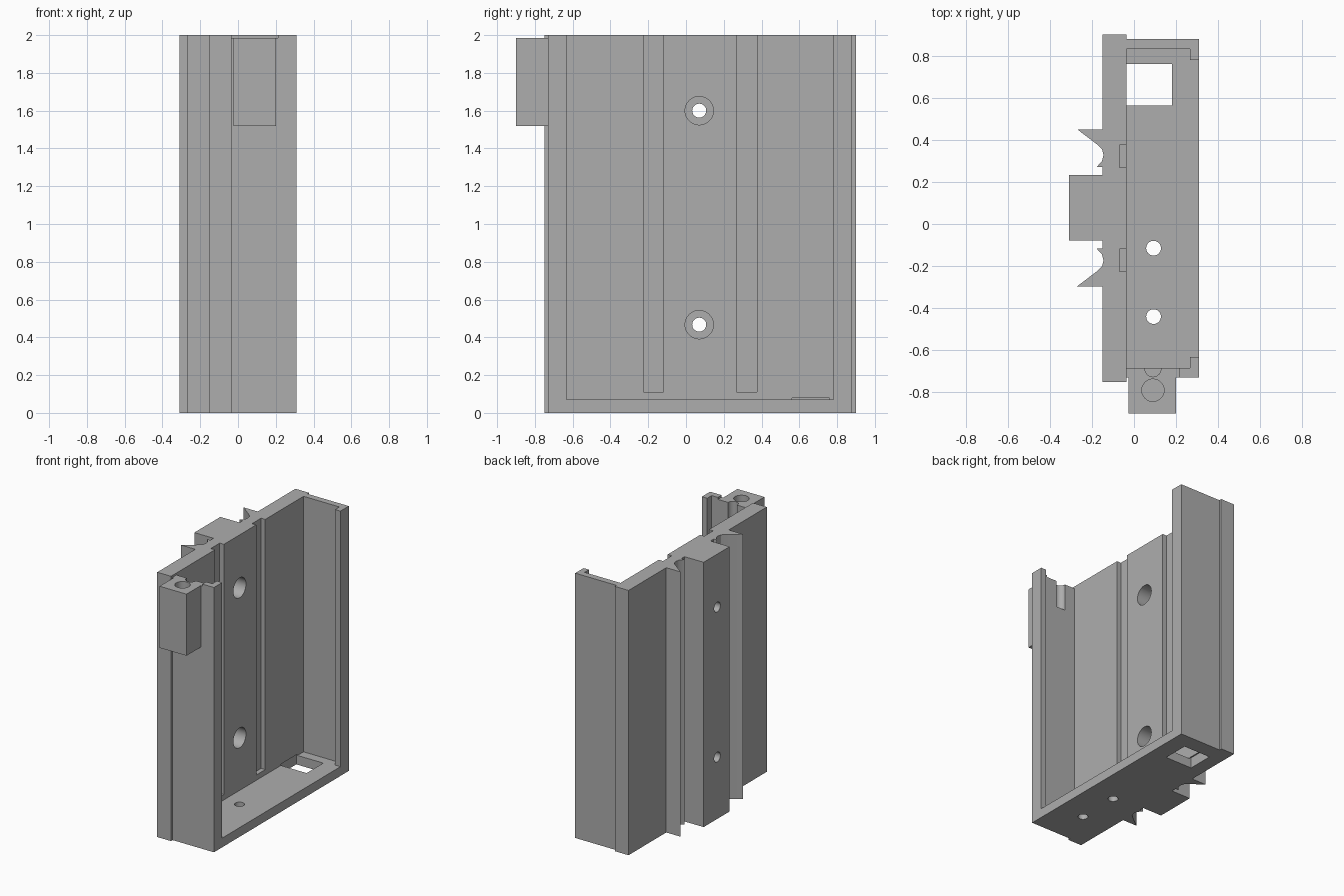
import bpy, bmesh
from mathutils import Matrix, Vector

cube = bpy.data.objects.get("Cube")
if cube:
    bpy.data.objects.remove(cube, do_unlink=True)

grey = bpy.data.materials.new("plain grey")
grey.use_nodes = True
colour = (0.42, 0.42, 0.42, 1)
grey.diffuse_color = colour
grey.node_tree.nodes["Principled BSDF"].inputs["Base Color"].default_value = colour

MID = 0.077   # the mounting rail is symmetric about this y
TOP = 2.0


def finish(name, bm):
    bmesh.ops.recalc_face_normals(bm, faces=bm.faces)
    mesh = bpy.data.meshes.new(name)
    bm.to_mesh(mesh)
    bm.free()
    mesh.materials.append(grey)
    obj = bpy.data.objects.new(name, mesh)
    bpy.context.collection.objects.link(obj)
    return obj


def extrude(name, outline, z0, z1):
    """Upright prism from a plan outline."""
    bm = bmesh.new()
    face = bm.faces.new([bm.verts.new((x, y, z0)) for x, y in outline])
    top = bmesh.ops.extrude_face_region(bm, geom=[face])["geom"]
    verts = [v for v in top if isinstance(v, bmesh.types.BMVert)]
    bmesh.ops.translate(bm, vec=(0, 0, z1 - z0), verts=verts)
    return finish(name, bm)


def box(name, x0, x1, y0, y1, z0, z1):
    return extrude(name, [(x0, y0), (x1, y0), (x1, y1), (x0, y1)], z0, z1)


def rod(name, radius, start, end):
    """Cylinder between two points."""
    a, b = Vector(start), Vector(end)
    turn = (b - a).to_track_quat("Z", "Y").to_matrix().to_4x4()
    bm = bmesh.new()
    bmesh.ops.create_cone(bm, cap_ends=True, segments=40, radius1=radius,
                          radius2=radius, depth=(b - a).length,
                          matrix=Matrix.Translation((a + b) / 2) @ turn)
    return finish(name, bm)


def combine(target, tool, operation):
    mod = target.modifiers.new(operation, "BOOLEAN")
    mod.operation = operation
    mod.solver = "EXACT"
    mod.object = tool
    tool.hide_render = True
    bpy.context.view_layer.update()
    graph = bpy.context.evaluated_depsgraph_get()
    mesh = bpy.data.meshes.new_from_object(target.evaluated_get(graph))
    target.modifiers.clear()
    target.data = mesh
    bpy.data.objects.remove(tool, do_unlink=True)


# Back plate with central rail and two clip hooks
half = [(-0.31, 0.155), (-0.15, 0.155), (-0.15, 0.193), (-0.178, 0.193),
        (-0.152, 0.222), (-0.145, 0.25), (-0.152, 0.278), (-0.17, 0.297),
        (-0.27, 0.373), (-0.15, 0.373)]
outline = [(-0.035, -0.75), (-0.035, 0.9), (-0.15, 0.9)]
outline += [(x, MID + d) for x, d in reversed(half)]
outline += [(x, MID - d) for x, d in half] + [(-0.15, -0.75)]
housing = extrude("rail_housing", outline, 0, TOP)

# Side walls with inward lips
for y_out, y_in, y_lip in ((-0.73, -0.685, -0.632), (0.88, 0.832, 0.78)):
    wall = extrude("side_wall", [(-0.06, y_out), (0.31, y_out), (0.31, y_lip),
                                 (0.265, y_lip), (0.265, y_in), (-0.06, y_in)], 0, TOP)
    combine(housing, wall, "UNION")

# Floor, and the lowered stretch of the front wall
combine(housing, box("floor", -0.06, 0.31, -0.73, 0.88, 0, 0.07), "UNION")
combine(housing, box("wall_notch", -0.035, 0.213, -0.8, -0.65, 1.985, 2.1), "DIFFERENCE")

# Projecting screw lug
combine(housing, box("screw_lug", -0.025, 0.2, -0.9, -0.70, 1.52, 1.985), "UNION")

cutters = []
# Long grooves on the inner face
for y0, y1 in ((0.268, 0.375), (-0.225, -0.118)):
    cutters.append(box("groove", -0.07, 0.0, y0, y1, 0.11, 2.1))
# Counterbored screw holes through plate and rail
for z in (0.467, 1.6):
    cutters.append(rod("screw_hole", 0.037, (-0.5, 0.07, z), (0.1, 0.07, z)))
    cutters.append(rod("counterbore", 0.075, (-0.19, 0.07, z), (0.1, 0.07, z)))
# Floor openings
for y in (-0.115, -0.44):
    cutters.append(rod("floor_hole", 0.035, (0.093, y, -0.1), (0.093, y, 0.2)))
cutters.append(box("cable_opening", -0.045, 0.18, 0.562, 0.76, -0.1, 0.08))
# Lug bore and the round slot in the wall beside it
cutters.append(rod("lug_bore", 0.053, (0.09, -0.79, 1.65), (0.09, -0.79, 2.1)))
cutters.append(rod("wall_slot", 0.038, (0.09, -0.688, 1.78), (0.09, -0.688, 2.1)))
for cutter in cutters:
    combine(housing, cutter, "DIFFERENCE")

# Smooth the bores, keep the edges sharp
for obj in bpy.context.selected_objects:
    obj.select_set(False)
housing.select_set(True)
bpy.context.view_layer.objects.active = housing
bpy.ops.object.shade_smooth_by_angle(angle=0.5)
